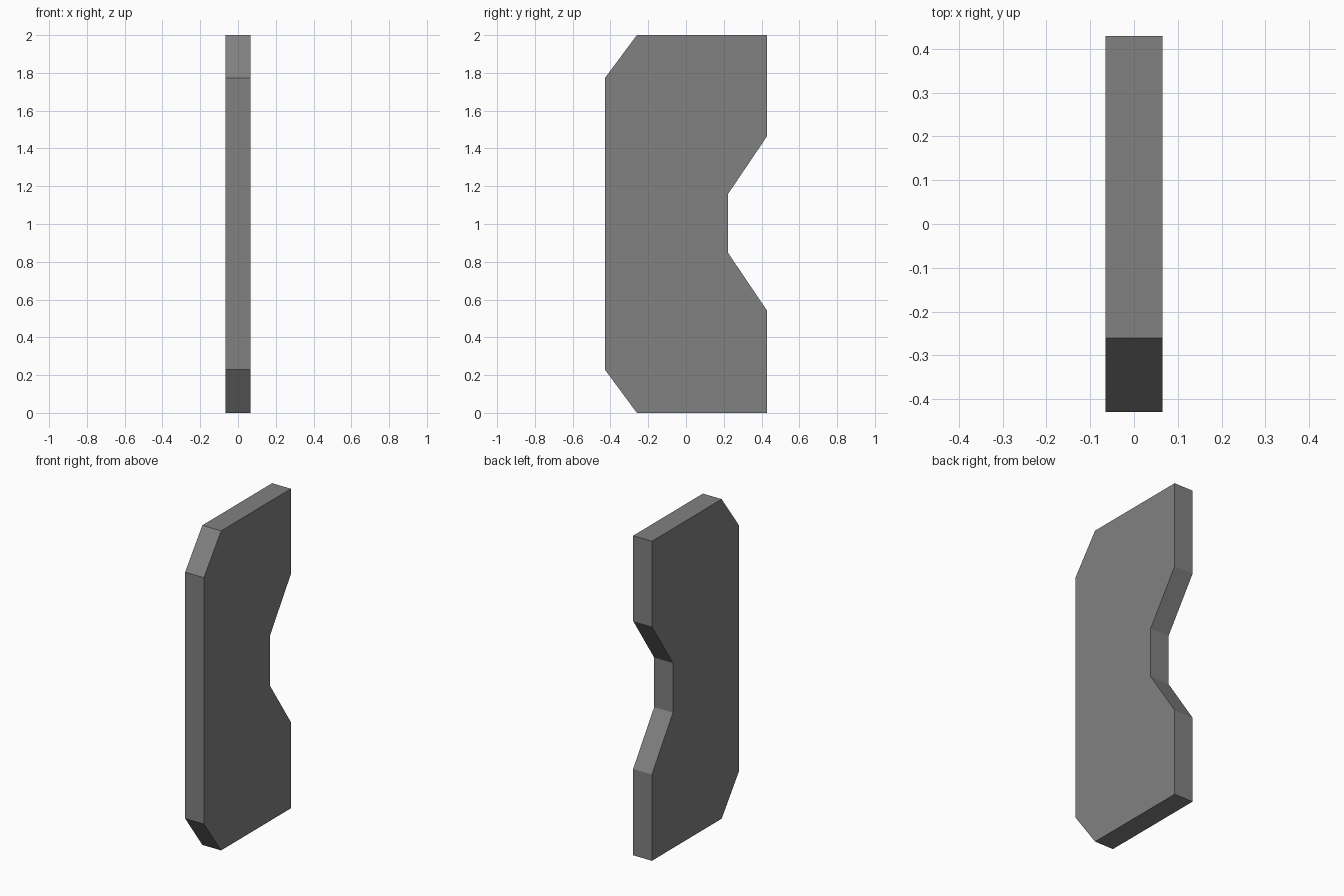
import bpy, bmesh

if "Cube" in bpy.data.objects:
    bpy.data.objects.remove(bpy.data.objects["Cube"])

# Flat grey material
grey = bpy.data.materials.new("mid grey")
grey.diffuse_color = (0.22, 0.22, 0.22, 1)
grey.use_nodes = True
grey.node_tree.nodes["Principled BSDF"].inputs["Base Color"].default_value = grey.diffuse_color

HALF_THICKNESS = 0.065

# Side outline (y, z): chamfered front corners, trapezoid notch at the back
outline = [(-0.26, 0), (0.43, 0), (0.43, 0.54), (0.222, 0.848),
           (0.222, 1.158), (0.43, 1.466), (0.43, 2), (-0.26, 2),
           (-0.43, 1.772), (-0.43, 0.23)]

# Extrude the outline across x into a flat plate
bm = bmesh.new()
side = bm.faces.new([bm.verts.new((-HALF_THICKNESS, y, z)) for y, z in outline])
result = bmesh.ops.extrude_face_region(bm, geom=[side], use_keep_orig=True)
moved = [g for g in result["geom"] if isinstance(g, bmesh.types.BMVert)]
bmesh.ops.translate(bm, verts=moved, vec=(2 * HALF_THICKNESS, 0, 0))
bmesh.ops.recalc_face_normals(bm, faces=bm.faces)

mesh = bpy.data.meshes.new("notched_plate")
bm.to_mesh(mesh)
bm.free()
mesh.materials.append(grey)
plate = bpy.data.objects.new("notched_plate", mesh)
bpy.context.collection.objects.link(plate)
